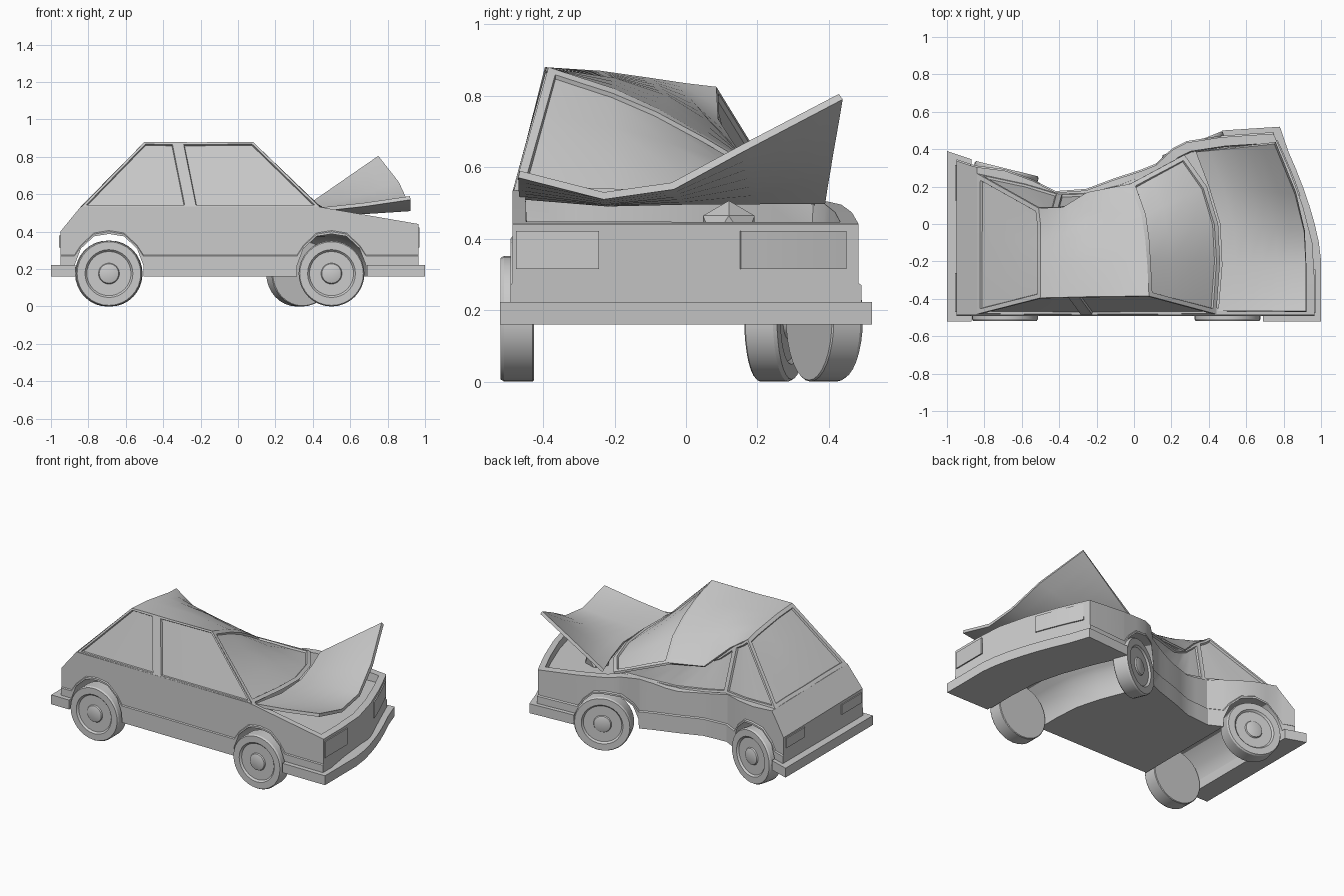
import bpy, bmesh, math
from mathutils import Vector, Matrix

if "Cube" in bpy.data.objects:
    bpy.data.objects.remove(bpy.data.objects["Cube"])

grey = bpy.data.materials.new("plain_grey")
grey.use_nodes = True
grey.diffuse_color = (0.6, 0.6, 0.6, 1)
grey.node_tree.nodes["Principled BSDF"].inputs["Base Color"].default_value = (0.6, 0.6, 0.6, 1)


def finish(bm, name, angle=28):
    me = bpy.data.meshes.new(name)
    bm.to_mesh(me)
    bm.free()
    ob = bpy.data.objects.new(name, me)
    bpy.context.collection.objects.link(ob)
    me.materials.append(grey)
    bpy.ops.object.select_all(action='DESELECT')
    ob.select_set(True)
    bpy.context.view_layer.objects.active = ob
    bpy.ops.object.shade_smooth_by_angle(angle=math.radians(angle))
    return ob


def interp(table, x):
    if x <= table[0][0]:
        return table[0][1]
    for (a, p), (b, q) in zip(table, table[1:]):
        if x <= b:
            return p + (q - p) * (x - a) / (b - a)
    return table[-1][1]


# Crash shape: intact right flank, crushed left flank, nose pushed back on the left
RIGHT = -.486
CRUSH = [(-1, .355), (-.85, .305), (-.69, .285), (-.55, .235), (-.42, .168), (-.2, .18), (0, .235),
         (.3, .305), (.38, .36), (.47, .43), (.69, .465), (1, .485)]
SHOULDER = [(-.95, .40), (-.84, .535), (.42, .535), (.97, .44)]
LEFT_DROP = [(-.84, .01), (-.45, .06), (-.25, .095), (.04, .105), (.43, .03), (.96, 0)]


def warp(u, v, z, out=0):
    push = .22 * min(1, max(0, (u + .4) / .8)) * max(0, (v - .3) / .7) ** 1.5
    left = interp(CRUSH, u)
    side = -out if v <= 0 else out if v >= 1 else 0
    return Vector((u - push, RIGHT + (left - RIGHT) * v + side, z))


def loft(name, rings):
    bm = bmesh.new()
    rows = [[bm.verts.new(p) for p in r] for r in rings]
    n = len(rows[0])
    for a, b in zip(rows, rows[1:]):
        for i in range(n):
            j = (i + 1) % n
            bm.faces.new((a[i], a[j], b[j], b[i]))
    bm.faces.new(rows[0])
    bm.faces.new(rows[-1])
    bmesh.ops.remove_doubles(bm, verts=bm.verts[:], dist=.0005)
    bmesh.ops.recalc_face_normals(bm, faces=bm.faces[:])
    return finish(bm, name)


def patch(name, lines, out, inset=0, steps=3, thick=0):
    """Panel stretched over guide lines, with an optional recessed pane."""
    bm = bmesh.new()
    lines = [[Vector(p) for p in l] for l in lines]
    pts = []
    for a, b in zip(lines, lines[1:]):
        pts += [[p.lerp(q, k / steps) for p, q in zip(a, b)] for k in range(steps)]
    pts.append(lines[-1])
    rows = [[bm.verts.new(p) for p in r] for r in pts]
    for a, b in zip(rows, rows[1:]):
        for i in range(len(a) - 1):
            bm.faces.new((a[i], a[i + 1], b[i + 1], b[i]))
    bm.normal_update()
    total = sum((f.normal * f.calc_area() for f in bm.faces), Vector())
    if total.dot(Vector(out)) < 0:
        bmesh.ops.reverse_faces(bm, faces=bm.faces[:])
        bm.normal_update()
    if inset:
        inner = bm.faces[:]
        bmesh.ops.inset_region(bm, faces=inner, thickness=inset, use_boundary=True, use_even_offset=True)
        bmesh.ops.inset_region(bm, faces=inner, thickness=.004, depth=-.012, use_even_offset=True)
    if thick:
        bmesh.ops.solidify(bm, geom=bm.faces[:], thickness=thick)
        bmesh.ops.recalc_face_normals(bm, faces=bm.faces[:])
    return finish(bm, name)


# Lower body with full-width wheel wells and an open engine bay
ARCH = [(-.185, .16), (-.184, .22), (-.15, .31), (-.08, .375), (0, .388), (.08, .375), (.15, .31),
        (.184, .22), (.185, .16)]
sill = [(-.95, .16)] + [(c + d, z) for c in (-.69, .5) for d, z in ARCH] + [(.965, .16)]
sill += [(u, .16) for u in (-.42, -.3, -.2, -.1, 0, .1, .2, .85)]
sill.sort()
BAY = (.43, .92)
cuts = {u for u, z in sill} | {-.84, .38, BAY[0], BAY[0] + .002, BAY[1], BAY[1] + .002}
rings = []
for u in sorted(cuts):
    z0, zt = interp(sill, u), interp(SHOULDER, u)
    zf = zt - interp(LEFT_DROP, u)
    zm = max(.27, z0 + .012)
    bay = BAY[0] < u < BAY[1] + .001
    ring = [warp(u, 0, z0, .005), warp(u, 0, zm, .005), warp(u, 0, zm + .006), warp(u, 0, zt)]
    for v in (.04, .045, .2, .4, .6, .8, .945, .95):
        z = zt + (zf - zt) * v
        ring.append(warp(u, v, .40 if bay and .04 < v < .95 else z))
    ring += [warp(u, 1, zf), warp(u, 1, zm + .006), warp(u, 1, zm, .008), warp(u, 1, z0, .008)]
    ring += [warp(u, v, z0) for v in (.8, .6, .4, .2)]
    rings.append(ring)
loft("lower_body", rings)

# Bumpers, wrapped round the corners
VS = [k / 10 for k in range(11)]
for name, us in (("front_bumper", (.69, .85, 1)), ("rear_bumper", (-1, -.93, -.87))):
    loft(name, [[warp(u, v, .16, .035) for v in VS] + [warp(u, v, .222, .035) for v in VS[::-1]] for u in us])


# Lamps as thin plates on the nose and tail
def lamp(name, u, v0, v1, z0, z1, out):
    vs = [v0 + (v1 - v0) * k / 4 for k in range(5)]
    patch(name, [[warp(u, v, z) for v in vs] for z in (z0, z1)], out, steps=1, thick=.008)


lamp("right_headlight", .971, .01, .25, .315, .422, (1, 0, 0))
lamp("left_headlight", .971, .66, .965, .315, .422, (1, 0, 0))
lamp("right_tail_light", -.957, .02, .27, .315, .38, (-1, 0, 0))
lamp("left_tail_light", -.957, .74, .97, .315, .38, (-1, 0, 0))

# Guide lines of the cabin, each running from right to left
roof_rear = [(-.5, -.395, .88), (-.5, -.24, .87), (-.5, -.1, .85), (-.5, 0, .835), (-.51, .085, .825)]
roof_bend = [(-.37, -.392, .88), (-.37, -.22, .86), (-.37, -.08, .83), (-.37, .01, .795), (-.38, .09, .735)]
roof_mid = [(-.22, -.388, .877), (-.22, -.2, .85), (-.23, -.05, .80), (-.24, .07, .725), (-.25, .17, .61)]
roof_front = [(.08, -.385, .88), (.07, -.2, .82), (.06, -.08, .765), (.04, .05, .69), (-.02, .215, .59)]
screen_base = [(.44, -.482, .535), (.46, -.2, .525), (.45, 0, .515), (.39, .2, .51), (.27, .37, .51)]
hatch_base = [(-.84, -.482, .535), (-.84, -.28, .535), (-.84, -.08, .53), (-.84, .12, .53), (-.84, .27, .525)]

patch("roof", [roof_rear, roof_bend, roof_mid, roof_front], (0, 0, 1), thick=.012)
patch("windshield", [roof_front, screen_base], (1, 0, 1), inset=.024)
patch("rear_window", [roof_rear, hatch_base], (-1, 0, 1), inset=.024)

# Right side windows and centre pillar
right_top = [(-.5, -.395, .88), (-.34, -.392, .877), (-.305, -.39, .877), (.08, -.385, .88)]
right_belt = [(-.84, -.482, .53), (-.27, -.486, .53), (-.235, -.486, .53), (.44, -.482, .53)]
for i, (part, inset) in enumerate((("rear_side_window", .012), ("centre_pillar", 0), ("door_window", .012))):
    patch("right_" + part, [[right_top[k], right_belt[k]] for k in (i, i + 1)], (0, -1, 0), inset)

# Left side windows, folded under the bent roof edge
pillar = [(-.42, .086, .76), (-.40, .16, .47)]
patch("left_rear_side_window", [[roof_rear[4], (-.84, .27, .525)], [(-.47, .085, .79), (-.58, .215, .49)],
                                pillar], (0, 1, 0), .014)
patch("left_door_window", [pillar, [(-.31, .10, .665), (-.25, .165, .44)], [(-.2, .14, .61), (-.07, .212, .43)],
                           [roof_front[4], (.08, .27, .455)], [(.26, .366, .513), (.27, .37, .505)]],
      (0, 1, 0), .014)

# Buckled hood, sprung open on the left
hood_rear = [(.45, -.465, .53), (.47, -.22, .51), (.46, 0, .515), (.40, .2, .515), (.33, .385, .515)]
hood_mid = [(.68, -.465, .555), (.69, -.225, .515), (.68, -.02, .537), (.63, .18, .59), (.54, .405, .66)]
hood_front = [(.92, -.465, .59), (.92, -.23, .53), (.91, -.04, .557), (.86, .16, .665), (.75, .428, .805)]
patch("hood", [hood_rear, hood_mid, hood_front], (0, 0, 1), thick=.02)

# Crumpled engine lump in the bay
bm = bmesh.new()
bmesh.ops.create_icosphere(bm, subdivisions=1, radius=.085,
                           matrix=Matrix.Translation((.56, .12, .43)) @ Matrix.Diagonal((1, 1, .9, 1)))
finish(bm, "engine_lump", angle=5)

# Wheels: one lathe profile of (radius, outward distance), hub on the outer side
PROFILE = [(0, -.047), (.172, -.047), (.176, -.043), (.176, .037), (.170, .047), (.128, .047), (.118, .036),
           (.056, .036), (.052, .044), (.046, .047), (0, .047)]


def wheel(name, x, y, turn):
    bm = bmesh.new()
    vs = [bm.verts.new((r, d, 0)) for r, d in PROFILE]
    es = [bm.edges.new(p) for p in zip(vs, vs[1:])]
    bmesh.ops.spin(bm, geom=vs + es, cent=(0, 0, 0), axis=(0, 1, 0), angle=math.tau, steps=32)
    bmesh.ops.remove_doubles(bm, verts=bm.verts[:], dist=.0005)
    bmesh.ops.recalc_face_normals(bm, faces=bm.faces[:])
    ob = finish(bm, name)
    ob.location = (x, y, .176)
    ob.rotation_euler.z = math.radians(turn)


wheel("right_rear_wheel", -.69, -.472, 180)
wheel("right_front_wheel", .5, -.472, 180)
wheel("left_rear_wheel", -.69, .25, -14)
wheel("left_front_wheel", .328, .388, 22)
